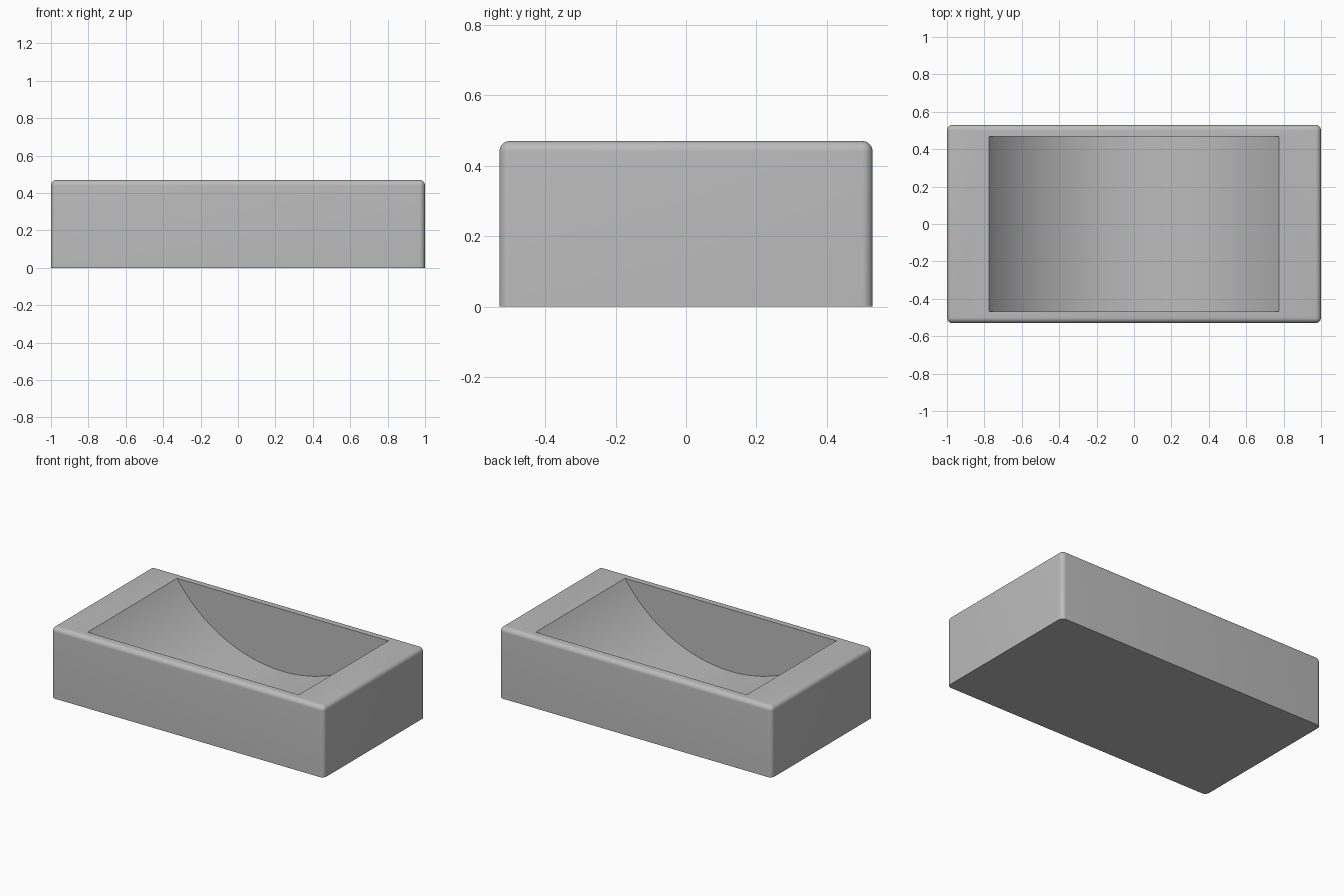
import bpy, bmesh, math

if "Cube" in bpy.data.objects:
    bpy.data.objects.remove(bpy.data.objects["Cube"])

LENGTH, WIDTH, HEIGHT, FILLET = 2.0, 1.06, 0.47, 0.03
HALF_CHORD, CUT_WIDTH, DEPTH = 0.775, 0.936, 0.41
RADIUS = (HALF_CHORD ** 2 + DEPTH ** 2) / (2 * DEPTH)

grey = bpy.data.materials.new("grey")
grey.diffuse_color = (0.5, 0.5, 0.5, 1)
grey.use_nodes = True
grey.node_tree.nodes["Principled BSDF"].inputs["Base Color"].default_value = grey.diffuse_color


def add_object(name, bm):
    mesh = bpy.data.meshes.new(name)
    bm.to_mesh(mesh)
    bm.free()
    mesh.materials.append(grey)
    obj = bpy.data.objects.new(name, mesh)
    bpy.context.collection.objects.link(obj)
    return obj


# Block with rounded top and corner edges, square at the base
bm = bmesh.new()
bmesh.ops.create_cube(bm, size=1)
for v in bm.verts:
    v.co = (v.co.x * LENGTH, v.co.y * WIDTH, (v.co.z + 0.5) * HEIGHT)
edges = [e for e in bm.edges if max(v.co.z for v in e.verts) > 0.1]
bmesh.ops.bevel(bm, geom=edges, offset=FILLET, segments=8, profile=0.5,
                affect='EDGES')
block = add_object("tray_block", bm)

# Cylinder across the width that scoops out the curved recess
bm = bmesh.new()
bmesh.ops.create_cone(bm, cap_ends=True, segments=160, radius1=RADIUS,
                      radius2=RADIUS, depth=CUT_WIDTH)
for v in bm.verts:
    x, y, z = v.co
    v.co = (x, z, HEIGHT - DEPTH + RADIUS - y)
bmesh.ops.recalc_face_normals(bm, faces=bm.faces)
cutter = add_object("recess_cutter", bm)
cutter.hide_render = True

# Cut the recess
mod = block.modifiers.new("recess", 'BOOLEAN')
mod.operation = 'DIFFERENCE'
mod.solver = 'EXACT'
mod.object = cutter
bpy.ops.object.select_all(action='DESELECT')
block.select_set(True)
bpy.context.view_layer.objects.active = block
bpy.ops.object.modifier_apply(modifier=mod.name)
bpy.data.objects.remove(cutter)

# Smooth curves, sharp rim
bpy.ops.object.shade_smooth_by_angle(angle=math.radians(30))
